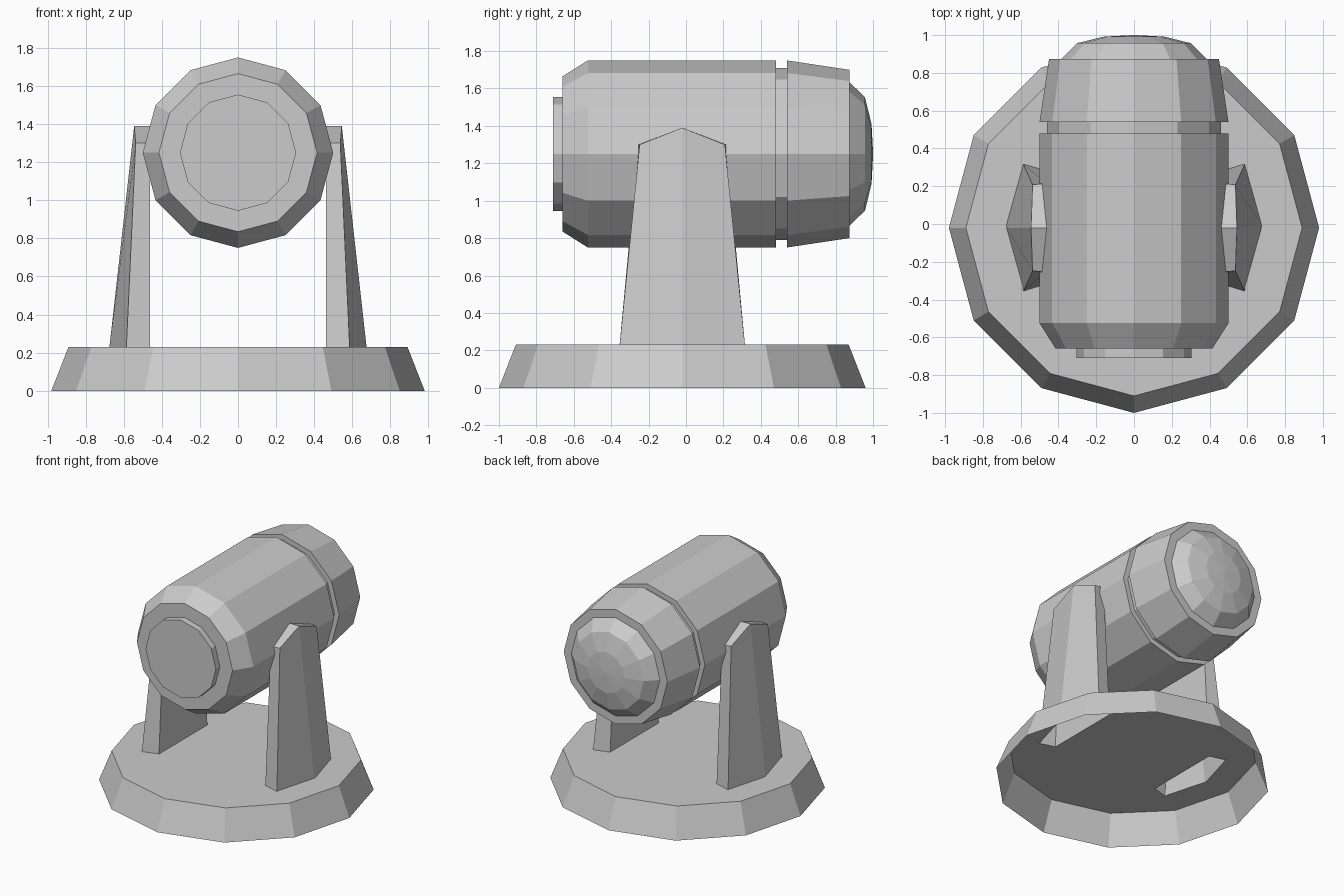
import bpy, bmesh, math
from mathutils import Vector

if "Cube" in bpy.data.objects:
    bpy.data.objects.remove(bpy.data.objects["Cube"])

CY = -0.02      # centre of base and brackets along y
AXIS_Z = 1.25   # height of the drum axis
SIDES = 12


def make_object(name, bm):
    bmesh.ops.recalc_face_normals(bm, faces=bm.faces)
    mesh = bpy.data.meshes.new(name)
    bm.to_mesh(mesh)
    bm.free()
    obj = bpy.data.objects.new(name, mesh)
    bpy.context.collection.objects.link(obj)
    return obj


def loft(bm, rings):
    """Skin a list of equal-length point rings and cap both ends."""
    loops = [[bm.verts.new(p) for p in ring] for ring in rings]
    for a, b in zip(loops, loops[1:]):
        for i in range(len(a)):
            j = (i + 1) % len(a)
            bm.faces.new((a[i], a[j], b[j], b[i]))
    bm.faces.new(loops[0][::-1])
    bm.faces.new(loops[-1])


def circle(r, place):
    steps = [2 * math.pi * i / SIDES for i in range(SIDES)]
    return [place(r * math.cos(a), r * math.sin(a)) for a in steps]


# Base: tapered twelve-sided plate
bm = bmesh.new()
loft(bm, [circle(r, lambda u, v, z=z: (u, CY + v, z))
          for r, z in ((0.98, 0), (0.89, 0.23))])
base = make_object("base_with_brackets", bm)

# Brackets: five-sided tapered uprights with a peaked top, mirrored in x
foot = [(0.462, -0.30, 0.23), (0.586, -0.335, 0.23), (0.675, 0, 0.23),
        (0.586, 0.335, 0.23), (0.462, 0.30, 0.23)]
head = [(0.462, -0.235, 1.30), (0.537, -0.228, 1.30), (0.545, 0, 1.39),
        (0.537, 0.228, 1.30), (0.462, 0.235, 1.30)]
bm = bmesh.new()
for side in (-1, 1):
    low, high = [], []
    for f, h in zip(foot, head):
        f, h = Vector(f), Vector(h)
        sunk = f + (h - f) * ((0.1 - f.z) / (h.z - f.z))   # sink into the base
        for out, p in ((low, sunk), (high, h)):
            out.append(bm.verts.new((side * p.x, CY + p.y, p.z)))
    for i in range(4):
        bm.faces.new((low[i], low[i + 1], high[i + 1], high[i]))
    bm.faces.new(low)
    # inner face and roof meet at the inner end of the peak
    peak = bm.verts.new((side * 0.462, CY, 1.39))
    bm.faces.new((low[4], low[0], high[0], peak, high[4]))
    bm.faces.new((high[0], high[1], high[2], peak))
    bm.faces.new((peak, high[2], high[3], high[4]))
brackets = make_object("brackets_tool", bm)

# Fuse brackets with the base, then open the underside into a hollow shell
mod = base.modifiers.new("fuse", "BOOLEAN")
mod.operation = "UNION"
mod.solver = "EXACT"
mod.object = brackets
bpy.context.view_layer.objects.active = base
bpy.ops.object.modifier_apply(modifier=mod.name)
bpy.data.objects.remove(brackets)
bm = bmesh.new()
bm.from_mesh(base.data)
under = [f for f in bm.faces if all(v.co.z < 0.01 for v in f.verts)]
bmesh.ops.delete(bm, geom=under, context="FACES")
bm.to_mesh(base.data)
bm.free()


def turned(name, profile):
    """Twelve-sided part turned around the drum axis; profile is (y, radius)."""
    bm = bmesh.new()
    loft(bm, [circle(r, lambda u, v, y=y: (u, y, AXIS_Z + v)) for y, r in profile])
    bmesh.ops.remove_doubles(bm, verts=bm.verts, dist=1e-5)
    return make_object(name, bm)


# Drum housing with front lip, seam groove and tapered rear collar
turned("lamp_drum", [(-0.71, 0.305), (-0.66, 0.305), (-0.66, 0.415), (-0.525, 0.5),
                     (0.48, 0.5), (0.48, 0.46), (0.54, 0.46), (0.54, 0.5),
                     (0.873, 0.45), (0.873, 0.385), (0.957, 0.303),
                     (0.992, 0.16), (1.0, 0.01)])
